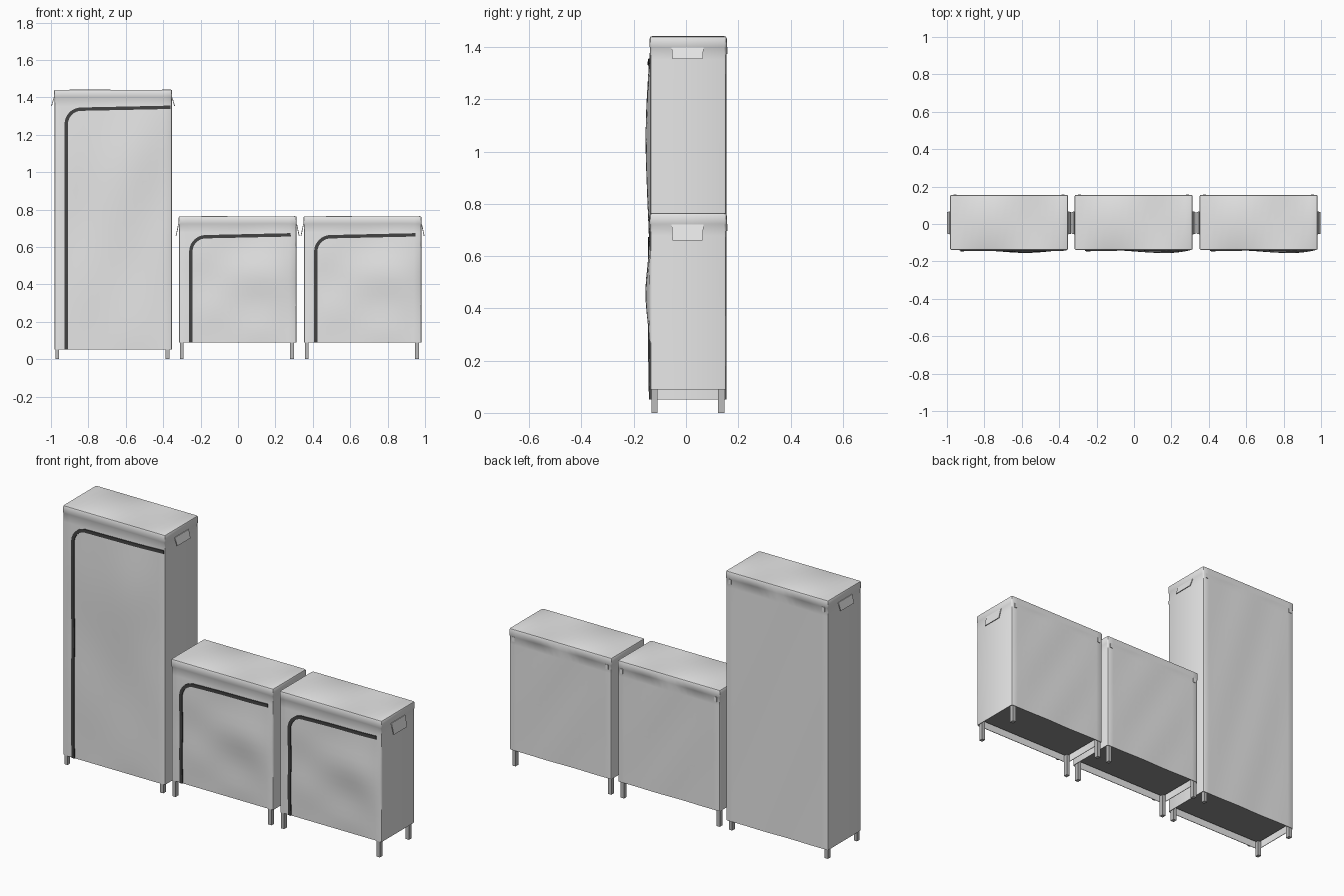
import bpy, bmesh, math
from mathutils import Vector

if "Cube" in bpy.data.objects:
    bpy.data.objects.remove(bpy.data.objects["Cube"])


def material(name, value):
    mat = bpy.data.materials.new(name)
    mat.use_nodes = True
    colour = (value, value, value, 1)
    mat.diffuse_color = colour
    bsdf = mat.node_tree.nodes["Principled BSDF"]
    bsdf.inputs["Base Color"].default_value = colour
    bsdf.inputs["Roughness"].default_value = 0.8
    return mat


FABRIC = material("light grey fabric", 0.8)
METAL = material("grey metal", 0.5)
ZIP = material("dark zip", 0.055)
BOARD = material("grey base board", 0.28)

HALF = 0.314
FRONT, BACK = -0.137, 0.154


def finish(bm, name, mat, smooth=False):
    bmesh.ops.recalc_face_normals(bm, faces=bm.faces)
    mesh = bpy.data.meshes.new(name)
    bm.to_mesh(mesh)
    bm.free()
    obj = bpy.data.objects.new(name, mesh)
    bpy.context.collection.objects.link(obj)
    mesh.materials.append(mat)
    if smooth:
        bpy.ops.object.select_all(action='DESELECT')
        obj.select_set(True)
        bpy.context.view_layer.objects.active = obj
        bpy.ops.object.shade_smooth_by_angle(angle=math.radians(40))
    return obj


def box(bm, lo, hi):
    verts = bmesh.ops.create_cube(bm, size=1)["verts"]
    lo, hi = Vector(lo), Vector(hi)
    for v in verts:
        v.co = (lo + hi) / 2 + v.co * (hi - lo)
    return verts


def pillow(u, w, peak):
    """Outward puff and soft diagonal creases of the front sheet."""
    fade = max(0, 1 - u ** 6) * max(0, math.sin(math.pi * min(max(w, 0), 1))) ** 0.5
    puff = 0.019 * math.exp(-((u - peak[0]) / 0.55) ** 2 - ((w - peak[1]) / 0.2) ** 2)
    crease = 0.002 * math.sin(5 * u - 9 * w) + 0.0015 * math.sin(3 * u + 13 * w)
    return fade * (puff + 0.003 + crease)


def cover(name, cx, z0, z1, peak):
    """Soft fabric sleeve, open underneath, with a faint hem below the lid."""
    bm = bmesh.new()
    box(bm, (-HALF, FRONT, z0), (HALF, BACK, z1))
    bmesh.ops.delete(bm, geom=[f for f in bm.faces if f.normal.z < -0.9], context='FACES')
    edges = [e for e in bm.edges if not e.is_boundary]
    bmesh.ops.bevel(bm, geom=edges, offset=0.009, segments=2, profile=0.5, affect='EDGES')
    hem = z1 - 0.045
    cuts = [((HALF * (i / 8 - 1), 0, 0), (1, 0, 0)) for i in range(1, 16)]
    rows = int((z1 - z0) / 0.045)
    cuts += [((0, 0, z0 + (hem - z0) * i / rows), (0, 0, 1)) for i in range(1, rows + 1)]
    cuts += [((0, 0, hem + 0.004), (0, 0, 1)), ((0, 0.01, 0), (0, 1, 0))]
    for point, normal in cuts:
        bmesh.ops.bisect_plane(bm, geom=bm.verts[:] + bm.edges[:] + bm.faces[:],
                               plane_co=point, plane_no=normal)
    for v in bm.verts:
        x, y, z = v.co
        u, w = x / HALF, (z - z0) / (hem - z0)
        if z > hem + 0.001:
            # lid sits slightly proud of the sleeve and sags a touch on top
            v.co.x += 0.002 * u
            v.co.y += 0.002 * (1 if y > 0 else -1)
            if z > z1 - 0.002:
                v.co.z -= 0.003 * (0.5 + 0.5 * math.sin(4 * u))
        elif y < FRONT + 0.003:
            v.co.y -= pillow(u, w, peak)
        elif y > BACK - 0.003:
            v.co.y += 0.0018 * math.sin(6 * u + 8 * w) * (1 - u * u)
        v.co.x += cx
    for e in bm.edges:
        if e.is_boundary:
            e.smooth = False
    obj = finish(bm, name, FABRIC, True)
    solid = obj.modifiers.new("cloth thickness", 'SOLIDIFY')
    solid.thickness = 0.003
    solid.offset = -1


def zipper(name, cx, z0, z1, peak, end, top):
    """Dark tape rising at the left, turning a round corner and running right."""
    hem, r, left = z1 - 0.045, 0.08, -0.25
    path = [(left, z0 + (top - r - z0) * i / 30) for i in range(30)]
    path += [(left + r - r * math.cos(a), top - r + r * math.sin(a))
             for a in [math.pi / 2 * i / 12 for i in range(13)]]
    path += [(left + r + (end - left - r) * i / 24, top + 0.01 * i / 24)
             for i in range(1, 25)]
    bm = bmesh.new()
    rings = []
    for i, (x, z) in enumerate(path):
        a, b = path[max(i - 1, 0)], path[min(i + 1, len(path) - 1)]
        t = Vector((b[0] - a[0], b[1] - a[1])).normalized()
        ring = []
        for side, lift in ((-1, -0.001), (-1, 0.005), (1, 0.005), (1, -0.001)):
            px, pz = x - t.y * 0.009 * side, z + t.x * 0.009 * side
            y = FRONT - pillow(px / HALF, (pz - z0) / (hem - z0), peak) - lift
            ring.append(bm.verts.new((cx + px, y, pz)))
        rings.append(ring)
    for a, b in zip(rings, rings[1:]):
        for k in range(4):
            bm.faces.new((a[k], a[(k + 1) % 4], b[(k + 1) % 4], b[k]))
    for ring in (rings[0], rings[-1]):
        bm.faces.new(ring)
    finish(bm, name, ZIP)


def side_flaps(name, cx, z1, drop):
    """Grip flaps hanging from the lid, tilted outward at the lower edge."""
    bm = bmesh.new()
    for s in (-1, 1):
        verts = box(bm, (-0.002, -0.055, z1 - drop), (0.002, 0.067, z1 - 0.044))
        for v in verts:
            low = v.co.z < z1 - 0.06
            v.co.x = cx + s * (HALF + (0.015 if low else 0.002) + v.co.x)
            if low:
                v.co.y = 0.006 + (v.co.y - 0.006) * 0.95
    finish(bm, name, FABRIC)


def back_tabs(name, cx, z1):
    """Small fastening tabs on the back corners."""
    bm = bmesh.new()
    for s in (-1, 1):
        x = cx + s * (HALF - 0.025)
        box(bm, (x - 0.008, BACK - 0.002, z1 - 0.068), (x + 0.008, BACK + 0.004, z1 - 0.042))
    finish(bm, name, FABRIC)


def posts(name, cx, z1):
    """Four square tube posts."""
    bm = bmesh.new()
    for sx in (-1, 1):
        for y in (-0.121, 0.135):
            x = cx + sx * 0.295 - 0.004
            box(bm, (x - 0.01, y - 0.012, 0), (x + 0.01, y + 0.012, z1 - 0.02))
    finish(bm, name, METAL)


def base_board(name, cx, z0):
    bm = bmesh.new()
    box(bm, (cx - HALF + 0.012, FRONT + 0.012, z0 + 0.034),
        (cx + HALF - 0.012, BACK - 0.01, z0 + 0.046))
    finish(bm, name, BOARD)


# name, centre x, hem height, top height, puff centre, zip end, zip top, flap drop
UNITS = [
    ("tall_wardrobe", -0.668, 0.052, 1.442, (0.25, 0.8), 0.308, 1.337, 0.088),
    ("middle_cabinet", -0.002, 0.09, 0.765, (0.7, 0.6), 0.284, 0.655, 0.105),
    ("left_cabinet", 0.666, 0.09, 0.765, (0.7, 0.6), 0.284, 0.655, 0.105),
]

for name, cx, z0, z1, peak, end, top, drop in UNITS:
    cover(name + "_cover", cx, z0, z1, peak)
    zipper(name + "_zip", cx, z0, z1, peak, end, top)
    side_flaps(name + "_flaps", cx, z1, drop)
    back_tabs(name + "_tabs", cx, z1)
    posts(name + "_posts", cx, z1)
    base_board(name + "_base", cx, z0)
